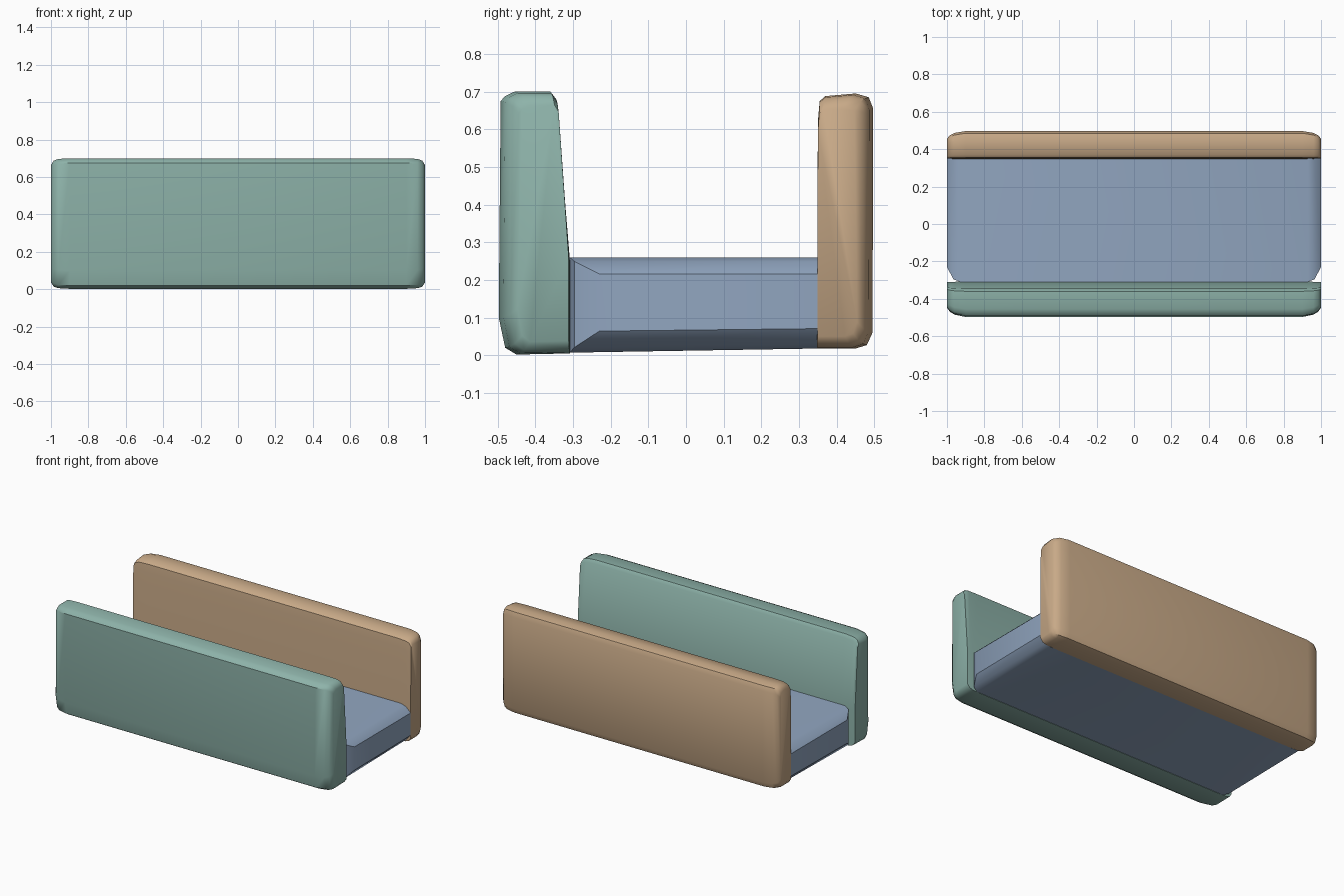
import bpy, bmesh, math

default = bpy.data.objects.get("Cube")
if default:
    bpy.data.objects.remove(default, do_unlink=True)


def material(name, colour):
    m = bpy.data.materials.new(name)
    m.use_nodes = True
    m.diffuse_color = colour
    m.node_tree.nodes["Principled BSDF"].inputs["Base Color"].default_value = colour
    return m


def loft(name, profile, stations, anchor, mid_z, mat):
    """Sweep a side profile along x; each station is (x, y scale, z scale)."""
    bm = bmesh.new()
    full = [(-x, sy, sz) for x, sy, sz in stations]
    full += [(x, sy, sz) for x, sy, sz in reversed(stations)]
    rings = [[bm.verts.new((x, anchor + (y - anchor) * sy, mid_z + (z - mid_z) * sz))
              for y, z in profile] for x, sy, sz in full]
    n = len(profile)
    for a, b in zip(rings, rings[1:]):
        for i in range(n):
            j = (i + 1) % n
            bm.faces.new((a[i], a[j], b[j], b[i]))
    bm.faces.new(rings[0])
    bm.faces.new(rings[-1])
    bmesh.ops.recalc_face_normals(bm, faces=bm.faces)
    mesh = bpy.data.meshes.new(name)
    bm.to_mesh(mesh)
    bm.free()
    mesh.materials.append(mat)
    obj = bpy.data.objects.new(name, mesh)
    bpy.context.collection.objects.link(obj)
    bpy.ops.object.select_all(action="DESELECT")
    obj.select_set(True)
    bpy.context.view_layer.objects.active = obj
    bpy.ops.object.shade_smooth_by_angle(angle=math.radians(40))
    return obj


teal = material("soft teal", (0.27, 0.45, 0.40, 1))
tan = material("warm tan", (0.58, 0.40, 0.245, 1))
blue = material("slate blue", (0.28, 0.375, 0.52, 1))

# Ends of the upright panels: outer face rounds in, inner face stays flat
panel_ends = [(1.0, 0.72, 0.9), (0.985, 0.84, 0.965), (0.96, 0.93, 0.99), (0.9, 1, 1)]

# Front panel, tapering towards the top
loft("front_panel",
     [(-0.308, 0.005), (-0.45, 0.002), (-0.48, 0.02), (-0.497, 0.1), (-0.492, 0.675),
      (-0.48, 0.688), (-0.455, 0.7), (-0.36, 0.7), (-0.345, 0.68), (-0.308, 0.25)],
     panel_ends, -0.32, 0.34, teal)

# Back panel, straight sided
loft("back_panel",
     [(0.348, 0.018), (0.45, 0.018), (0.48, 0.027), (0.495, 0.06), (0.497, 0.655),
      (0.485, 0.685), (0.45, 0.695), (0.37, 0.688), (0.355, 0.675), (0.35, 0.62)],
     panel_ends, 0.35, 0.34, tan)

# Floor between the panels, with bulging ends
loft("floor",
     [(-0.309, 0.007), (0.349, 0.018), (0.349, 0.26), (-0.309, 0.26)],
     [(1.0, 0.88, 0.6), (0.965, 0.98, 0.9), (0.93, 1, 1)],
     0.349, 0.15, blue)
